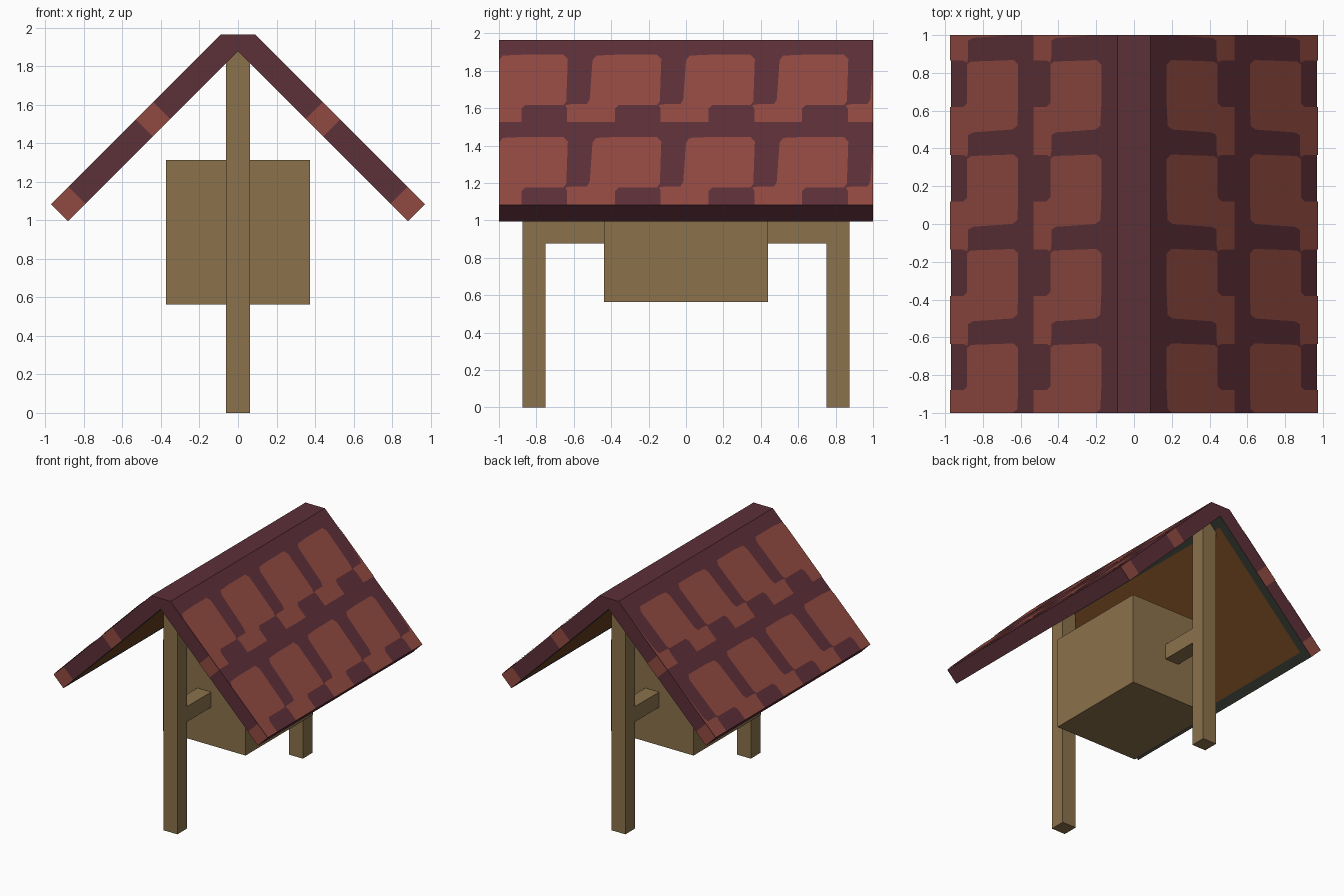
import bpy
import bmesh

cube = bpy.data.objects.get("Cube")
if cube:
    bpy.data.objects.remove(cube)


def material(name, rgb):
    m = bpy.data.materials.new(name)
    m.use_nodes = True
    m.diffuse_color = (*rgb, 1)
    m.node_tree.nodes["Principled BSDF"].inputs["Base Color"].default_value = (*rgb, 1)
    return m


WOOD = material("oak_wood", (0.26, 0.168, 0.072))
MAROON = material("dark_maroon", (0.108, 0.029, 0.040))
TILE = material("red_tile", (0.28, 0.067, 0.052))
BROWN = material("underside_brown", (0.16, 0.056, 0.014))
GREY = material("underside_border", (0.033, 0.037, 0.030))


def finish(bm, name, *mats):
    mesh = bpy.data.meshes.new(name)
    bm.to_mesh(mesh)
    bm.free()
    for m in mats:
        mesh.materials.append(m)
    obj = bpy.data.objects.new(name, mesh)
    bpy.context.collection.objects.link(obj)
    return obj


def box(name, low, high):
    bm = bmesh.new()
    bmesh.ops.create_cube(bm, size=1)
    for v in bm.verts:
        for i in range(3):
            v.co[i] = high[i] if v.co[i] > 0 else low[i]
    return finish(bm, name, WOOD)


def mirror_x(obj):
    obj.modifiers.new("Mirror", "MIRROR").use_axis[0] = True


# Wooden frame: two posts, a cross beam and the hanging box
W = 0.0625
for name, y in (("front_post", -0.8125), ("back_post", 0.8125)):
    box(name, (-W, y - W, 0), (W, y + W, 1.875))
box("cross_beam", (-W, -0.75, 0.875), (W, 0.75, 1.0))
box("hanging_box", (-0.375, -0.4375, 0.5625), (0.375, 0.4375, 1.3125))

# Roof slab: chevron profile extruded along y, with bordered underside panels
RIDGE, EAVE, TOP = 0.088, 0.97, 1.965
INNER = EAVE - RIDGE
half = [(RIDGE, TOP), (EAVE, TOP - INNER), (INNER, TOP - EAVE)]
profile = half + [(0, TOP - RIDGE)] + [(-x, z) for x, z in reversed(half)]
bm = bmesh.new()
cap = bm.faces.new([bm.verts.new((x, -1, z)) for x, z in profile])
ext = bmesh.ops.extrude_face_region(bm, geom=[cap], use_keep_orig=True)
for v in ext["geom"]:
    if isinstance(v, bmesh.types.BMVert):
        v.co.y = 1
bmesh.ops.recalc_face_normals(bm, faces=bm.faces)
under = [f for f in bm.faces
         if f.normal.z < -0.5 and f.calc_center_median().length < 1.6
         and abs(f.calc_center_median().x) < 0.6]
bmesh.ops.inset_individual(bm, faces=under, thickness=0.1)
for f in bm.faces:
    c = f.calc_center_median()
    on_underside = f.normal.z < -0.5 and abs(c.x) + c.z < TOP - RIDGE + 0.01 and abs(c.x) < INNER
    if on_underside:
        f.material_index = 2
for f in under:
    f.material_index = 1
for f in bm.faces:
    if abs(f.calc_center_median().x) > INNER:
        f.material_index = 0
finish(bm, "roof_slab", MAROON, BROWN, GREY)

# Red tiles: one outline (along ridge, down slope) repeated in two rows
LIFT = 0.003
TAB, END = 0.27, 0.36
outline = [(0, 0.03), (0.02, 0.005), (0.13, 0), (0.345, 0), (0.368, 0.025),
           (0.36, TAB - 0.02), (0.345, TAB), (0.14, TAB), (0.12, TAB + 0.02),
           (0.12, END), (-0.135, END), (-0.135, TAB + 0.02), (-0.145, TAB),
           (-0.115, TAB - 0.005), (-0.03, TAB - 0.005), (-0.015, TAB - 0.03)]
rows = (0.17, 0.61)
bm = bmesh.new()
for start in rows:
    for i in range(5):
        pts = [(start + s, -1 + i / 2 + u) for u, s in outline]
        f = bm.faces.new([bm.verts.new((x + LIFT, y, TOP + RIDGE - x + LIFT)) for x, y in pts])
        f.normal_update()
        if f.normal.z < 0:
            f.normal_flip()
for side in (-1, 1):
    bmesh.ops.bisect_plane(bm, geom=bm.verts[:] + bm.edges[:] + bm.faces[:],
                           plane_co=(0, side, 0), plane_no=(0, side, 0), clear_outer=True)
mirror_x(finish(bm, "roof_tiles", TILE))

# Tile ends showing on the front and back edges of the roof
bm = bmesh.new()
for start in rows:
    a, b = start + TAB, start + END
    for side in (-1, 1):
        quad = [(a, 0), (b, 0), (b - RIDGE, RIDGE), (a - RIDGE, RIDGE)]
        f = bm.faces.new([bm.verts.new((x, side * (1 + LIFT), TOP + RIDGE - xo - d))
                          for (x, d), xo in zip(quad, (a, b, b, a))])
        f.normal_update()
        if f.normal.y * side < 0:
            f.normal_flip()
mirror_x(finish(bm, "tile_ends", TILE))
